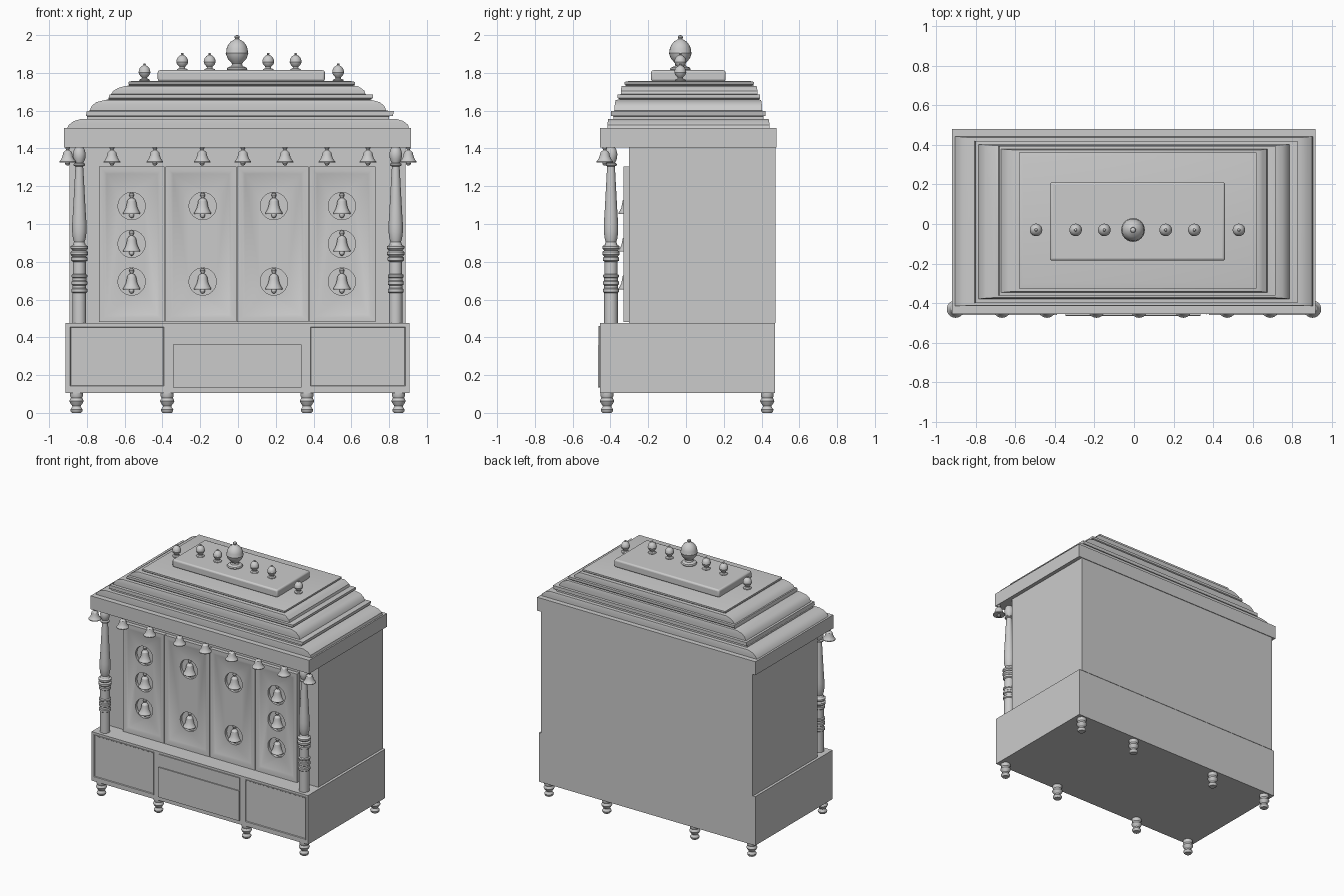
import bpy, bmesh, math


def finish(bm, name, loc=(0, 0, 0)):
    bmesh.ops.recalc_face_normals(bm, faces=bm.faces)
    me = bpy.data.meshes.new(name)
    bm.to_mesh(me)
    bm.free()
    ob = bpy.data.objects.new(name, me)
    ob.location = loc
    bpy.context.collection.objects.link(ob)
    return ob


def loft(bm, rings):
    """Bridge equal-length closed rings of points and cap both ends."""
    vs = [[bm.verts.new(p) for p in r] for r in rings]
    n = len(vs[0])
    for a, b in zip(vs, vs[1:]):
        for i in range(n):
            bm.faces.new((a[i], a[(i + 1) % n], b[(i + 1) % n], b[i]))
    bm.faces.new(vs[0][::-1])
    bm.faces.new(vs[-1])


def rect(x0, x1, y0, y1, z):
    return [(x0, y0, z), (x1, y0, z), (x1, y1, z), (x0, y1, z)]


def box(name, x0, x1, y0, y1, z0, z1, insets=()):
    """Box whose front face gets a series of (thickness, depth) insets."""
    bm = bmesh.new()
    loft(bm, [rect(x0, x1, y0, y1, z0), rect(x0, x1, y0, y1, z1)])
    bmesh.ops.recalc_face_normals(bm, faces=bm.faces)
    front = min(bm.faces, key=lambda f: f.calc_center_median().y)
    for t, d in insets:
        bmesh.ops.inset_region(bm, faces=[front], thickness=t, depth=d)
    return finish(bm, name)


def turned(name, profile, seg=24):
    """Lathe mesh from (radius, z) pairs; returned for instancing."""
    bm = bmesh.new()
    loft(bm, [[(r * math.cos(2 * math.pi * i / seg), r * math.sin(2 * math.pi * i / seg), z)
               for i in range(seg)] for r, z in profile])
    ob = finish(bm, name)
    me = ob.data
    bpy.data.objects.remove(ob)
    return me


def place(me, name, loc, scale=(1, 1, 1)):
    ob = bpy.data.objects.new(name, me)
    ob.location, ob.scale = loc, scale
    bpy.context.collection.objects.link(ob)
    return ob


# Main carcass
box("base_cabinet", -0.913, 0.907, -0.455, 0.472, 0.105, 0.477)
box("upper_cabinet", -0.893, 0.887, -0.303, 0.475, 0.477, 1.41)
box("cornice", -0.92, 0.916, -0.455, 0.48, 1.405, 1.507)

# Stepped roof: moulded rings (x0, x1, y0, y1, z)
roof = [(-0.905, 0.905, -0.415, 0.442, 1.507), (-0.895, 0.9, -0.415, 0.442, 1.525),
        (-0.87, 0.875, -0.414, 0.44, 1.545), (-0.83, 0.84, -0.412, 0.437, 1.556),
        (-0.80, 0.80, -0.385, 0.41, 1.557), (-0.80, 0.80, -0.385, 0.41, 1.57),
        (-0.805, 0.82, -0.398, 0.42, 1.573), (-0.80, 0.825, -0.398, 0.42, 1.598),
        (-0.785, 0.785, -0.378, 0.402, 1.6), (-0.775, 0.775, -0.378, 0.402, 1.625),
        (-0.75, 0.75, -0.375, 0.4, 1.645), (-0.705, 0.71, -0.372, 0.397, 1.656),
        (-0.685, 0.70, -0.352, 0.385, 1.66), (-0.685, 0.715, -0.362, 0.393, 1.668),
        (-0.68, 0.715, -0.362, 0.393, 1.685), (-0.672, 0.675, -0.345, 0.378, 1.687),
        (-0.66, 0.67, -0.345, 0.378, 1.705), (-0.635, 0.65, -0.343, 0.376, 1.72),
        (-0.60, 0.635, -0.34, 0.374, 1.73), (-0.575, 0.61, -0.315, 0.35, 1.733),
        (-0.58, 0.62, -0.325, 0.36, 1.74), (-0.58, 0.62, -0.325, 0.36, 1.752),
        (-0.56, 0.588, -0.297, 0.333, 1.758)]
bm = bmesh.new()
loft(bm, [rect(*r) for r in roof])
finish(bm, "stepped_roof")
slab = box("roof_slab", -0.425, 0.46, -0.185, 0.21, 1.755, 1.814)
bev = slab.modifiers.new("bevel", "BEVEL")
bev.width, bev.segments = 0.012, 3

# Finials on the roof
finial = turned("finial", [(0.05, 0), (0.055, 0.008), (0.05, 0.016), (0.03, 0.024), (0.026, 0.036),
                           (0.034, 0.046), (0.05, 0.064), (0.056, 0.08), (0.06, 0.092), (0.057, 0.1),
                           (0.056, 0.115), (0.048, 0.135), (0.034, 0.153), (0.017, 0.163), (0.01, 0.168),
                           (0.014, 0.175), (0.012, 0.183), (0.003, 0.188)])
place(finial, "centre_finial", (-0.005, -0.03, 1.812))
for x, z in ((-0.495, 1.757), (-0.295, 1.812), (-0.15, 1.812), (0.16, 1.812), (0.305, 1.812), (0.53, 1.757)):
    place(finial, "small_finial", (x, -0.03, z), (0.53, 0.53, 0.5))

# Hanging bells under the cornice
bell = turned("bell", [(0.003, 0), (0.01, -0.004), (0.013, -0.011), (0.009, -0.019), (0.007, -0.022),
                       (0.016, -0.027), (0.023, -0.034), (0.026, -0.048), (0.03, -0.062), (0.037, -0.074),
                       (0.044, -0.082), (0.044, -0.087), (0.036, -0.087), (0.012, -0.085), (0.013, -0.094),
                       (0.009, -0.101), (0.002, -0.104)])
for x in (-0.902, -0.667, -0.44, -0.19, 0.026, 0.249, 0.471, 0.688, 0.902):
    place(bell, "hanging_bell", (x, -0.43, 1.413))

# Turned front pillars
pillar = turned("pillar", [(0.036, 0.477), (0.036, 0.635), (0.042, 0.64), (0.042, 0.655), (0.036, 0.66),
                           (0.036, 0.675), (0.042, 0.68), (0.042, 0.695), (0.037, 0.7), (0.037, 0.715),
                           (0.042, 0.72), (0.042, 0.73), (0.034, 0.735), (0.034, 0.8), (0.043, 0.806),
                           (0.043, 0.822), (0.036, 0.827), (0.046, 0.838), (0.046, 0.852), (0.036, 0.86),
                           (0.046, 0.87), (0.046, 0.882), (0.034, 0.89), (0.028, 0.905), (0.034, 0.925),
                           (0.038, 0.96), (0.038, 1.0), (0.034, 1.06), (0.029, 1.15), (0.022, 1.28),
                           (0.02, 1.305), (0.031, 1.31), (0.031, 1.318), (0.022, 1.324), (0.031, 1.345),
                           (0.034, 1.37), (0.028, 1.395), (0.018, 1.41)])
for x in (-0.84, 0.835):
    place(pillar, "front_pillar", (x, -0.397, 0))

# Turned feet
foot = turned("foot", [(0.024, 0), (0.031, 0.008), (0.033, 0.018), (0.024, 0.03), (0.022, 0.036),
                       (0.033, 0.052), (0.038, 0.062), (0.034, 0.072), (0.03, 0.08), (0.034, 0.088),
                       (0.034, 0.106)])
for x in (-0.855, -0.375, 0.365, 0.85):
    for y in (-0.418, 0.43):
        place(foot, "foot", (x, y, 0))

# Door leaves with sunk panels, round openings and bells
doors = [(-0.735, -0.388, -0.563, (1.1, 0.9, 0.7)), (-0.384, -0.008, -0.187, (1.1, 0.7)),
         (-0.004, 0.374, 0.19, (1.1, 0.7)), (0.378, 0.728, 0.55, (1.1, 0.9, 0.7))]
for x0, x1, cx, heights in doors:
    door = box("door_leaf", x0, x1, -0.332, -0.295, 0.48, 1.305, ((0.035, 0), (0.022, -0.008)))
    for z in heights:
        bm = bmesh.new()
        loft(bm, [[(cx + 0.072 * math.cos(a), y, z + 0.072 * math.sin(a) - 0.005)
                   for a in [2 * math.pi * i / 40 for i in range(40)]] for y in (-0.4, -0.304)])
        cutter = finish(bm, "cutter")
        mod = door.modifiers.new("opening", "BOOLEAN")
        mod.object, mod.solver = cutter, "EXACT"
        bpy.context.view_layer.objects.active = door
        bpy.ops.object.modifier_apply(modifier=mod.name)
        bpy.data.objects.remove(cutter)
        place(bell, "door_bell", (cx, -0.312, z + 0.067), (1.02, 1.02, 1.3))

# Drawer fronts: framed sides, plain pair in the centre
for x0, x1 in ((-0.893, -0.388), (0.38, 0.89)):
    box("side_drawer", x0, x1, -0.46, -0.44, 0.138, 0.46, ((0.006, 0), (0.01, -0.01)))
box("centre_drawer_upper", -0.345, 0.336, -0.462, -0.44, 0.365, 0.46)
box("centre_drawer_lower", -0.345, 0.336, -0.465, -0.44, 0.135, 0.362)

# Smooth curved parts, keep hard edges
bpy.ops.object.select_all(action="SELECT")
bpy.context.view_layer.objects.active = slab
bpy.ops.object.shade_smooth_by_angle(angle=math.radians(32))
